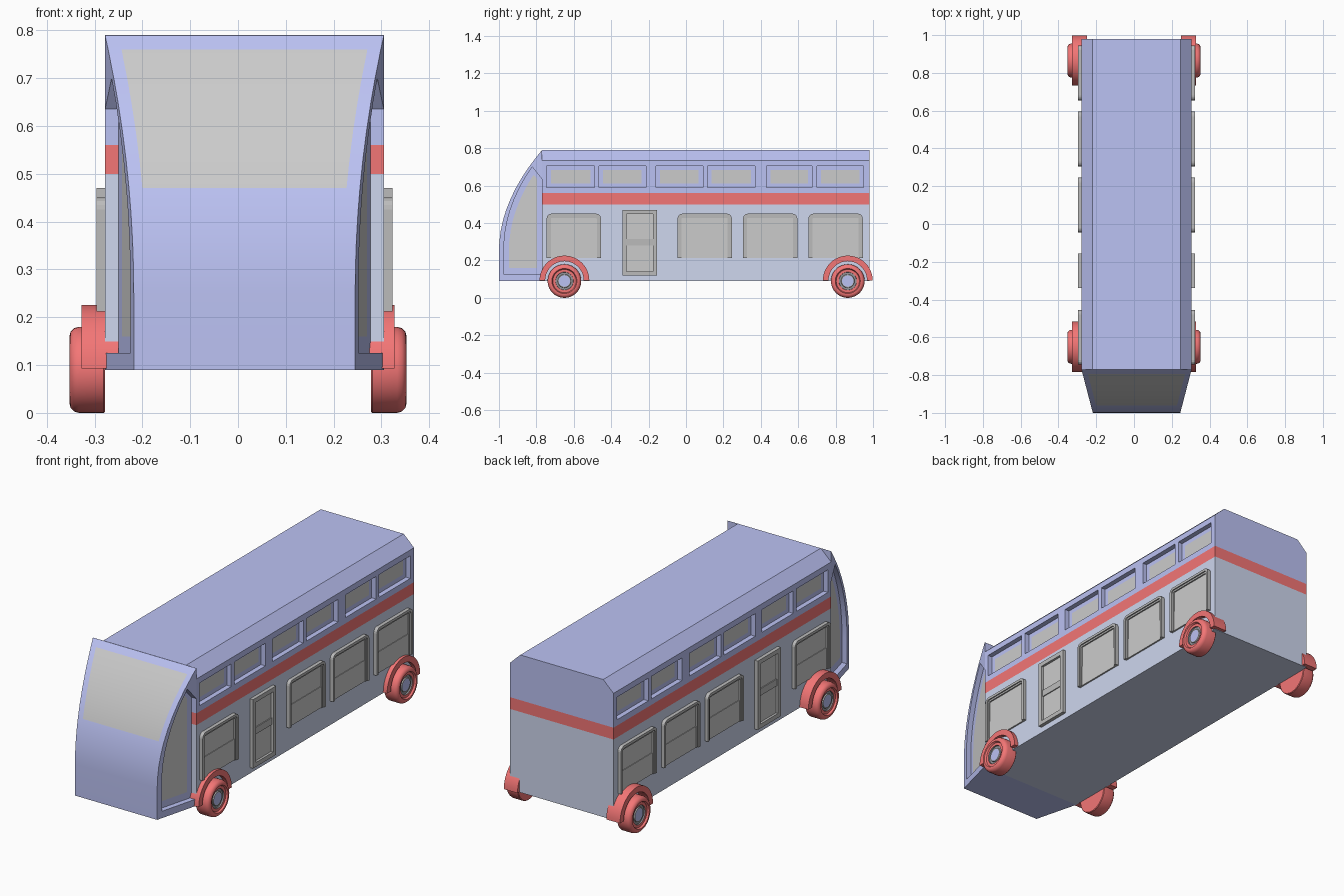
import bpy, bmesh
from math import sin, cos, pi

if "Cube" in bpy.data.objects:
    bpy.data.objects.remove(bpy.data.objects["Cube"])

CX = 0.0135          # centre line of the bodywork
HW = 0.2915          # half width of the bodywork
COLORS = {"blue": (0.5, 0.54, 0.9), "pale": (0.62, 0.68, 0.86), "red": (0.9, 0.18, 0.18),
          "glass": (0.7, 0.7, 0.7), "trim": (0.5, 0.5, 0.5), "dark": (0.3, 0.3, 0.32)}
NAMES = list(COLORS)
MATS = []
for n, c in COLORS.items():
    m = bpy.data.materials.new(n)
    m.diffuse_color = (*c, 1)
    m.use_nodes = True
    m.node_tree.nodes["Principled BSDF"].inputs["Base Color"].default_value = m.diffuse_color
    MATS.append(m)
BLUE, PALE, RED, GLASS, TRIM, DARK = range(6)


def finish(bm, name, x=CX, mirror=False, smooth=None):
    bmesh.ops.remove_doubles(bm, verts=bm.verts, dist=1e-5)
    bmesh.ops.recalc_face_normals(bm, faces=bm.faces)
    me = bpy.data.meshes.new(name)
    bm.to_mesh(me)
    bm.free()
    for m in MATS:
        me.materials.append(m)
    ob = bpy.data.objects.new(name, me)
    ob.location.x = x
    bpy.context.collection.objects.link(ob)
    if mirror:
        mod = ob.modifiers.new("Mirror", 'MIRROR')
        mod.use_mirror_merge = False
    if smooth:
        bpy.ops.object.select_all(action='DESELECT')
        ob.select_set(True)
        bpy.context.view_layer.objects.active = ob
        bpy.ops.object.shade_smooth_by_angle(angle=smooth)
    return ob


def face(bm, pts, mat):
    f = bm.faces.new([bm.verts.new(p) for p in pts])
    f.material_index = mat


def loft(bm, rows, mat, wrap=False, close=False):
    """Quads between rows of points; mat is an index or a function (row, column)."""
    vs = [[bm.verts.new(p) for p in r] for r in rows]
    n, k = len(vs), len(vs[0])
    for i in range(n if close else n - 1):
        for j in range(k if wrap else k - 1):
            a, b = vs[i], vs[(i + 1) % n]
            f = bm.faces.new((a[j], a[(j + 1) % k], b[(j + 1) % k], b[j]))
            f.material_index = mat(i, j) if callable(mat) else mat
    return vs


def band(bm, outer, inner, x0, x1, mat, close=False):
    """Solid band between two (y, z) outlines, from x0 to x1."""
    rows = [[(x0, *o), (x1, *o), (x1, *i), (x0, *i)] for o, i in zip(outer, inner)]
    vs = loft(bm, rows, mat, wrap=True, close=close)
    if not close:
        for r in (vs[0], vs[-1]):
            bm.faces.new(r).material_index = mat


def box(bm, x0, x1, y0, y1, z0, z1, mat):
    rect = [(y0, z0), (y1, z0), (y1, z1), (y0, z1)]
    vs = loft(bm, [[(x, *p) for p in rect] for x in (x0, x1)], mat, wrap=True)
    for r in vs:
        bm.faces.new(r).material_index = mat


# main body: chamfered section, sliced into colour bands, upper windows sunk in
UPPER = [(-.745, -.49), (-.465, -.215), (-.16, .09), (.115, .37), (.43, .675), (.70, .95)]
section = [(-HW, .09), (HW, .09), (HW, .735), (.2335, .79), (-.2335, .79), (-HW, .735)]
bm = bmesh.new()
for r in loft(bm, [[(x, y, z) for x, z in section] for y in (-.77, .98)], BLUE, wrap=True):
    bm.faces.new(r)
cuts = [((0, 0, z), (0, 0, 1)) for z in (.50, .56, .59, .705)]
cuts += [((0, y, 0), (0, 1, 0)) for pair in UPPER for y in pair]
for co, no in cuts:
    bmesh.ops.bisect_plane(bm, geom=bm.verts[:] + bm.edges[:] + bm.faces[:], plane_co=co, plane_no=no)
bmesh.ops.recalc_face_normals(bm, faces=bm.faces)
panes = []
for f in bm.faces:
    c = f.calc_center_median()
    f.material_index = PALE if c.z < .5 else RED if c.z < .56 else BLUE
    if abs(f.normal.x) > .99 and .59 < c.z < .705 and any(a < c.y < b for a, b in UPPER):
        panes.append(f)
bmesh.ops.inset_individual(bm, faces=panes, thickness=0, depth=-.025)
bmesh.ops.inset_individual(bm, faces=panes, thickness=.031, depth=0)
for f in panes:
    f.material_index = GLASS
finish(bm, "bus_body")


# cab: curved front strip with windscreen, tapered sides with sunken side window
def half(y):
    return HW - .06 * (-.77 - y) / .23


def nose(z):
    return -1 + .79 * max(0, z - .25) ** 2


ZS = [.25, .30, .36, .42, .47, .53, .59, .65, .70, .76, .79]
outer = [(-.77, .09), (-1, .09)] + [(nose(z), z) for z in ZS]
low = ZS[:-3]
inner = [(-.77, .125), (-.973, .125)] + [(nose(z) + .027 - .01 * max(0, z - .25) / .45, z) for z in low]
inner += [(-.822, .70), (-.797, .668), (-.77, .635)]
glass = [(-.797, .16), (-.947, .16)] + [(nose(z) + .053, z) for z in low]
glass += [(-.813, .657), (-.805, .648), (-.797, .635)]

bm = bmesh.new()
rows = []
for y, z in outer:
    w = half(y)
    rows.append([(x, y, z) for x in (-w, -w + .028, w - .028, w)])
first, last = outer.index((nose(.47), .47)), outer.index((nose(.76), .76))
loft(bm, rows, lambda i, j: GLASS if j == 1 and first <= i < last else BLUE)
for s in (-1, 1):
    def side(pts, d):
        return [(s * (half(y) - d), y, z) for y, z in pts]
    loft(bm, [side(outer, 0), side(inner, 0), side(inner, .028), side(glass, .028)], BLUE)
    loft(bm, [side(glass, .028)[-1:] + side(glass, .028)[:1],
              side(inner, .028)[-1:] + side(inner, .028)[:1]], BLUE)
    face(bm, side(glass, .028), GLASS)
    face(bm, [(s * HW, -.77, .79), (s * HW, -.77, .735), (s * .2335, -.77, .79)], BLUE)
finish(bm, "cab", smooth=.5)


# lower windows: round-topped frame, thinner inner frame, two sliding panes
def arch(y0, y1, z0, z1, r):
    pts = [(y0, z0)]
    for cy, a0 in ((y0 + r, pi), (y1 - r, pi / 2)):
        pts += [(cy + r * cos(a0 - t * pi / 8), z1 - r + r * sin(a0 - t * pi / 8)) for t in range(5)]
    return pts + [(y1, z0)]


for k, y0 in enumerate((-.745, -.045, .305, .655)):
    y1 = y0 + .29
    bm = bmesh.new()
    a, b, c = (arch(y0 + d, y1 - d, .212, .45 - d, r) for d, r in ((0, .025), (.013, .014), (.022, .006)))
    band(bm, a, b, HW - .01, HW + .018, TRIM)
    band(bm, b, c, HW - .01, HW + .012, TRIM)
    box(bm, HW - .01, HW + .005, y0 + .02, y1 - .02, .32, .43, GLASS)
    box(bm, HW - .01, HW + .008, y0 + .02, y1 - .02, .212, .32, GLASS)
    finish(bm, f"lower_window_{k + 1}", mirror=True)


# doors
def rect(d):
    return [(-.34 + d, .12 + d), (-.155 - d, .12 + d), (-.155 - d, .47 - d), (-.34 + d, .47 - d)]


bm = bmesh.new()
band(bm, rect(0), rect(.022), HW - .01, HW + .018, TRIM, close=True)
box(bm, HW - .01, HW + .006, -.325, -.17, .135, .455, GLASS)
box(bm, HW - .01, HW + .011, -.32, -.175, .28, .315, TRIM)
finish(bm, "door", mirror=True)

# wheels and arches
TYRE = [(.278, .03), (.278, .087), (.281, .09), (.333, .09), (.343, .087), (.350, .08), (.352, .072),
        (.352, .067), (.343, .062), (.343, .048), (.336, .047), (.336, .036), (.341, .034), (.341, .03)]
for name, yc in (("front", -.65), ("rear", .865)):
    bm = bmesh.new()
    ring = [(cos(2 * pi * t / 40), sin(2 * pi * t / 40)) for t in range(40)]
    vs = loft(bm, [[(x, yc + r * c, .09 + r * s) for c, s in ring] for x, r in TYRE],
              lambda i, j: RED if i < 9 else DARK if i < 11 else TRIM, wrap=True)
    bm.faces.new(vs[0]).material_index = RED
    bm.faces.new(vs[-1]).material_index = BLUE
    finish(bm, f"{name}_wheel", x=0, mirror=True, smooth=.6)

    bm = bmesh.new()
    arcs = [[(yc + r * cos(pi * t / 24), .093 + r * sin(pi * t / 24)) for t in range(25)] for r in (.133, .103)]
    band(bm, *arcs, .25, .327, RED)
    finish(bm, f"{name}_wheel_arch", x=0, mirror=True, smooth=.6)
